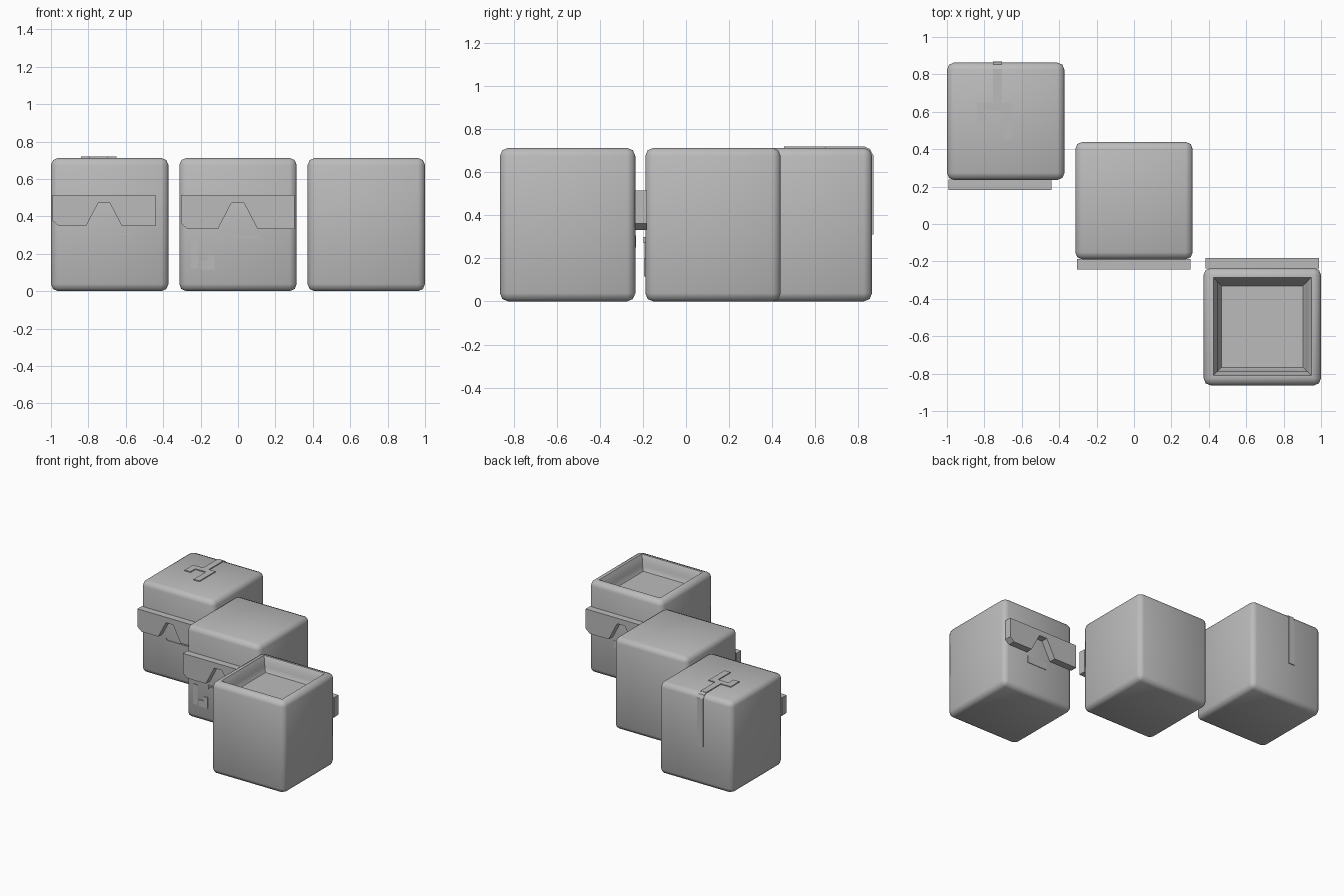
import bpy, bmesh, math
from mathutils import Matrix

if "Cube" in bpy.data.objects:
    bpy.data.objects.remove(bpy.data.objects["Cube"])

grey = bpy.data.materials.new("plain grey")
grey.diffuse_color = (0.5, 0.5, 0.5, 1)
grey.use_nodes = True
grey.node_tree.nodes["Principled BSDF"].inputs["Base Color"].default_value = grey.diffuse_color

HALF, HEIGHT = 0.314, 0.712


def finish(bm, name, smooth=None):
    bmesh.ops.recalc_face_normals(bm, faces=bm.faces)
    mesh = bpy.data.meshes.new(name)
    bm.to_mesh(mesh)
    bm.free()
    ob = bpy.data.objects.new(name, mesh)
    bpy.context.collection.objects.link(ob)
    mesh.materials.append(grey)
    if smooth:
        bpy.ops.object.select_all(action='DESELECT')
        ob.select_set(True)
        bpy.context.view_layer.objects.active = ob
        bpy.ops.object.shade_smooth_by_angle(angle=math.radians(smooth))
    return ob


def block(name, cx, cy, recess=False):
    """Bevelled block, optionally with a sunken top."""
    bm = bmesh.new()
    bmesh.ops.create_cube(bm, size=1, matrix=Matrix.Translation((cx, cy, HEIGHT / 2))
                          @ Matrix.Diagonal((HALF * 2, HALF * 2, HEIGHT, 1)))
    bmesh.ops.bevel(bm, geom=bm.edges[:], offset=0.038, segments=2, profile=0.5,
                    affect='EDGES')
    if recess:
        bm.normal_update()
        top = max((f for f in bm.faces if f.normal.z > 0.9),
                  key=lambda f: f.calc_area())
        for inset, drop in ((0.02, 0.0), (0.03, 0.035), (0.003, 0.035), (0.03, 0.035)):
            bmesh.ops.inset_region(bm, faces=[top], thickness=inset, depth=0)
            for v in top.verts:
                v.co.z -= drop
    return finish(bm, name, 50)


def plate(name, points, matrix, depth):
    """Extrude a 2D outline along local z, then place it."""
    bm = bmesh.new()
    face = bm.faces.new([bm.verts.new((x, y, 0)) for x, y in points])
    ext = bmesh.ops.extrude_face_region(bm, geom=[face])
    for v in ext["geom"]:
        if isinstance(v, bmesh.types.BMVert):
            v.co.z += depth
    bmesh.ops.transform(bm, matrix=matrix, verts=bm.verts)
    return finish(bm, name)


def rect(x0, x1, y0, y1):
    return [(x0, y0), (x1, y0), (x1, y1), (x0, y1)]


def wall(cx, cy, turn=0):
    """Front face of a block: local x right, y up, z outward."""
    return (Matrix.Translation((cx, cy, 0)) @ Matrix.Rotation(turn, 4, 'Z')
            @ Matrix.Translation((0, -HALF + 0.002, 0)) @ Matrix.Rotation(math.pi / 2, 4, 'X'))


def visor(name, m, x0, x1, low):
    mid, w = (x0 + x1) / 2, x1 - x0
    pts = [(x0, 0.515), (x0, low + 0.03), (x0 + 0.035, low),
           (mid - 0.175 * w, low), (mid - 0.055 * w, 0.472), (mid + 0.055 * w, 0.472),
           (mid + 0.175 * w, low), (x1, low), (x1, 0.515)]
    plate(name, pts, m, 0.055)


# three blocks in a diagonal row
A, B, C = (-0.686, 0.549), (0, 0.125), (0.686, -0.549)
block("rear_block", *A)
block("middle_block", *B)
block("hollow_block", *C, recess=True)

# visors, the last block faces backwards
wa, wb, wc = wall(*A), wall(*B), wall(*C, turn=math.pi)
visor("rear_visor", wa, -0.306, 0.245, 0.347)
visor("middle_visor", wb, -0.305, 0.302, 0.332)
visor("hollow_visor", wc, -0.304, 0.304, 0.332)

# mouths
plate("smile", [(-0.094, 0.325), (-0.094, 0.30), (0.126, 0.30), (0.126, 0.32),
                (0.118, 0.311), (-0.086, 0.311)], wa, 0.008)
plate("frown", [(-0.12, 0.27), (-0.11, 0.286), (0.106, 0.286), (0.115, 0.27),
                (0.115, 0.298), (-0.12, 0.298)], wb, 0.01)
plate("open_mouth", rect(-0.10, 0.07, 0.25, 0.305), wc, 0.006)

# raised marks on the middle block front
plate("front_stripe", rect(-0.25, -0.215, 0.12, 0.275), wb, 0.006)
plate("front_hook", [(-0.20, 0.115), (-0.125, 0.115), (-0.125, 0.2), (-0.16, 0.2),
                     (-0.16, 0.165), (-0.20, 0.165)], wb, 0.008)

# forked mark on the rear block top, running down its back
plate("top_fork", [(-0.755, 0.866), (-0.755, 0.65), (-0.84, 0.65), (-0.84, 0.545),
                   (-0.79, 0.545), (-0.79, 0.605), (-0.70, 0.605), (-0.70, 0.455),
                   (-0.65, 0.455), (-0.65, 0.65), (-0.705, 0.65), (-0.705, 0.83),
                   (-0.755, 0.83)][1:-1] + [(-0.755, 0.83)],
      Matrix.Translation((0, 0, HEIGHT - 0.002)), 0.009)
plate("back_strip", rect(0.019, 0.069, 0.31, 0.68), wall(*A, turn=math.pi), 0.008)
# sloped link over the edge between top and back
link = (Matrix.Translation((-0.73, 0.825, HEIGHT + 0.007)) @ Matrix.Rotation(math.pi / 2, 4, 'Y')
        @ Matrix.Translation((0, 0, -0.025)))
plate("edge_strip", [(0, 0), (0.012, 0.028), (0.042, 0.044), (0.05, 0.036),
                     (0.02, 0.018), (0.01, 0)], link, 0.05)
